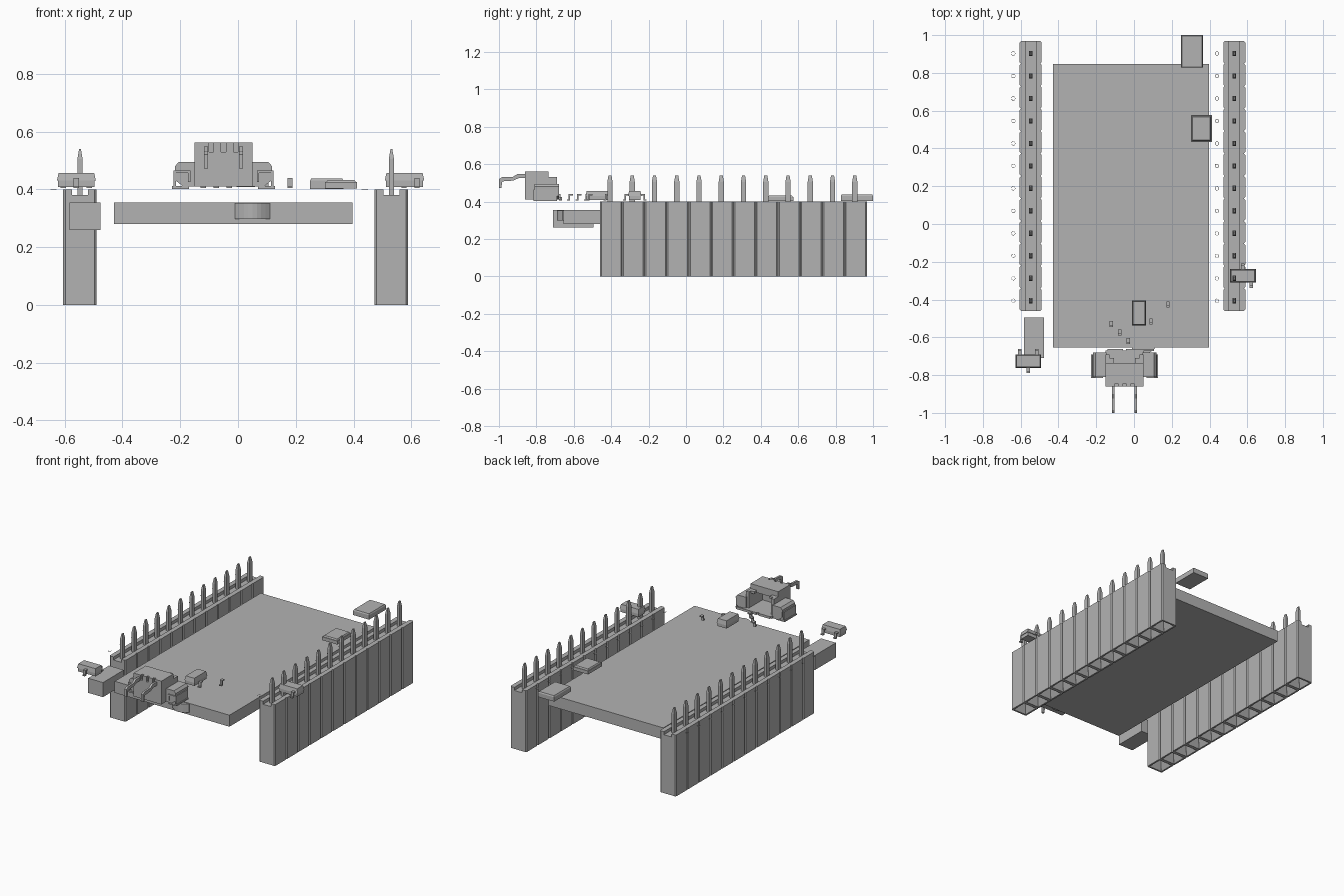
import bpy, bmesh, math
from mathutils import Vector

cube = bpy.data.objects.get("Cube")
if cube:
    bpy.data.objects.remove(cube, do_unlink=True)

grey = bpy.data.materials.new("plain grey")
grey.use_nodes = True
grey.diffuse_color = (0.45, 0.45, 0.45, 1)
grey.node_tree.nodes["Principled BSDF"].inputs["Base Color"].default_value = grey.diffuse_color


def finish(name, bm):
    bmesh.ops.recalc_face_normals(bm, faces=bm.faces[:])
    mesh = bpy.data.meshes.new(name)
    bm.to_mesh(mesh)
    bm.free()
    mesh.materials.append(grey)
    ob = bpy.data.objects.new(name, mesh)
    bpy.context.collection.objects.link(ob)
    return ob


def add_box(bm, x, y, z, taper=0.0):
    """Box from (low, high) ranges; taper pulls in the top edges."""
    lo = [bm.verts.new((a, b, z[0])) for a, b in
          ((x[0], y[0]), (x[1], y[0]), (x[1], y[1]), (x[0], y[1]))]
    cx, cy = sum(x) / 2, sum(y) / 2
    hi = [bm.verts.new((v.co.x - math.copysign(taper, v.co.x - cx),
                        v.co.y - math.copysign(taper, v.co.y - cy), z[1])) for v in lo]
    bm.faces.new(lo)
    bm.faces.new(hi)
    for i in range(4):
        j = (i + 1) % 4
        bm.faces.new((lo[i], lo[j], hi[j], hi[i]))


def add_prism(bm, points, to3d, depth):
    """Extrude a flat outline along the given vector."""
    face = bm.faces.new([bm.verts.new(to3d(*p)) for p in points])
    new = bmesh.ops.extrude_face_region(bm, geom=[face])["geom"]
    bmesh.ops.translate(bm, verts=[v for v in new if isinstance(v, bmesh.types.BMVert)],
                        vec=Vector(depth))


def boxes(name, *specs):
    bm = bmesh.new()
    for s in specs:
        add_box(bm, *s)
    return finish(name, bm)


def add_leg(bm, x, y, way, low=0.405, high=0.44, w=0.018):
    """Bent lead: foot towards 'way', riser, shelf on the other side."""
    t, r = 0.007, 0.016
    path = [(r, low), (r, low + t), (t, low + t), (t, high), (-r, high),
            (-r, high - t), (0, high - t), (0, low)]
    add_prism(bm, path, lambda a, b: (x - w / 2, y + way * a, b), (w, 0, 0))


# Socket strips: twelve chamfered cells, grooved on top, funnelled below
PITCH, FIRST, COUNT = 0.119, -0.46, 12


def repeat(ob):
    mod = ob.modifiers.new("row", "ARRAY")
    mod.count = COUNT
    mod.use_relative_offset = False
    mod.use_constant_offset = True
    mod.constant_offset_displace = (0, PITCH, 0)


for side, cx in (("right", -0.547), ("left", 0.531)):
    half, c, groove = 0.058, 0.007, 0.028
    y0, y1 = FIRST, FIRST + PITCH
    bm = bmesh.new()
    outline = [(cx - half + c, y0), (cx + half - c, y0), (cx + half, y0 + c),
               (cx + half, y1 - c), (cx + half - c, y1), (cx - half + c, y1),
               (cx - half, y1 - c), (cx - half, y0 + c)]
    add_prism(bm, outline, lambda a, b: (a, b, 0), (0, 0, 0.38))
    # funnel opening under the cell
    bm.faces.ensure_lookup_table()
    bottom = min(bm.faces, key=lambda f: f.calc_center_median().z)
    bmesh.ops.inset_region(bm, faces=[bottom], thickness=0.012)
    ret = bmesh.ops.extrude_discrete_faces(bm, faces=[bottom])["faces"][0]
    mid = ret.calc_center_median()
    for v in ret.verts:
        v.co = mid + (v.co - mid) * 0.35 + Vector((0, 0, 0.06))
    # raised rails either side of the groove
    for s in (-1, 1):
        rail = [(groove, y0), (half - c, y0), (half, y0 + c),
                (half, y1 - c), (half - c, y1), (groove, y1)]
        add_prism(bm, [(cx + s * a, b) for a, b in rail],
                  lambda a, b: (a, b, 0.38), (0, 0, 0.02))
    repeat(finish(side + "_socket_strip", bm))

    # Contact pins with tapered tips
    ym = y0 + PITCH * 0.45
    pin = boxes(side + "_pins",
                ((cx - 0.009, cx + 0.009), (ym - 0.014, ym + 0.014), (0.36, 0.505)),
                ((cx - 0.009, cx + 0.009), (ym - 0.014, ym + 0.014), (0.505, 0.54), 0.006))
    repeat(pin)

    # Fine wire rings beside the strip
    bpy.ops.mesh.primitive_torus_add(location=(cx - 0.092, ym, 0.40), major_radius=0.010,
                                     minor_radius=0.001, major_segments=12, minor_segments=4)
    ring = bpy.context.object
    ring.name = side + "_wire_rings"
    ring.data.materials.append(grey)
    repeat(ring)

# Board and plain blocks
boxes("board", ((-0.43, 0.397), (-0.655, 0.848), (0.28, 0.355)))
boxes("front_side_block", ((-0.583, -0.476), (-0.71, -0.495), (0.26, 0.355)))
boxes("rear_block", ((0.25, 0.365), (0.828, 1.0), (0.402, 0.43)),
      ((0.25, 0.365), (0.828, 1.0), (0.43, 0.438), 0.004))
boxes("flat_chip", ((0.302, 0.412), (0.434, 0.576), (0.403, 0.425)),
      ((0.306, 0.408), (0.439, 0.571), (0.425, 0.433), 0.005))

# Rounded lamp on the board's front edge
bm = bmesh.new()
arc = [(-0.01 + 0.12 * i / 8, -0.66 - 0.03 * math.sin(math.pi * i / 8)) for i in range(9)]
add_prism(bm, arc + [(0.11, -0.65), (-0.01, -0.65)], lambda a, b: (a, b, 0.298), (0, 0, 0.054))
finish("edge_lamp", bm)


# Small three-legged chips
def chip(name, x, y, legs):
    bm = bmesh.new()
    add_box(bm, x, y, (0.43, 0.457), 0.006)
    xi, yi = (x[0] + 0.004, x[1] - 0.004), (y[0] + 0.004, y[1] - 0.004)
    add_box(bm, xi, yi, (0.408, 0.43))
    for lx, way in legs:
        add_leg(bm, lx, (y[0] if way < 0 else y[1]) + way * 0.012, way)
    finish(name, bm)


chip("front_chip", (-0.627, -0.492), (-0.762, -0.69), ((-0.605, 1), (-0.515, 1), (-0.56, -1)))
chip("side_chip", (0.508, 0.645), (-0.31, -0.238), ((0.575, 1), (0.62, -1)))
chip("centre_chip", (-0.01, 0.063), (-0.537, -0.405), ())

# Loose bent leads
bm = bmesh.new()
for x, y in ((-0.12, -0.53), (-0.075, -0.575), (-0.03, -0.62), (0.09, -0.515), (0.18, -0.425)):
    add_leg(bm, x, y, -1)
finish("loose_leads", bm)

# Cable connector: hollow housing open at the back
X0, X1, MID = -0.15, 0.05, -0.05
boxes("connector_housing",
      ((X0, X1), (-0.86, -0.67), (0.41, 0.425)),
      ((X0, X1), (-0.86, -0.83), (0.425, 0.53)),
      ((X0, X0 + 0.02), (-0.83, -0.69), (0.425, 0.53)),
      ((X1 - 0.02, X1), (-0.83, -0.69), (0.425, 0.53)),
      ((X0, X1), (-0.83, -0.735), (0.515, 0.53)),
      ((X0, X0 + 0.045), (-0.735, -0.71), (0.515, 0.53)),
      ((X1 - 0.045, X1), (-0.735, -0.71), (0.515, 0.53)))
# teeth along the housing's top
bm = bmesh.new()
add_box(bm, (X0, X1), (-0.845, -0.735), (0.53, 0.562))
for a, b in ((X0, -0.10), (-0.085, MID - 0.008), (MID + 0.008, -0.015), (0.0, X1)):
    add_box(bm, (a, b), (-0.86, -0.845), (0.53, 0.562))
finish("connector_teeth", bm)

for s, name in ((-1, "right"), (1, "left")):
    span = lambda a, b: tuple(sorted((MID + s * a, MID + s * b)))
    # shoulder with chamfered outer edge
    bm = bmesh.new()
    shoulder = [(0.095, 0.41), (0.14, 0.41), (0.165, 0.43), (0.168, 0.48), (0.155, 0.495), (0.095, 0.495)]
    add_prism(bm, shoulder, lambda a, b: (MID + s * a, -0.81, b), (0, 0.13, 0))
    finish(name + "_connector_shoulder", bm)
    # solder clip wrapped round the shoulder
    boxes(name + "_solder_clip",
          (span(0.12, 0.178), (-0.815, -0.69), (0.402, 0.411)),
          (span(0.165, 0.173), (-0.815, -0.69), (0.411, 0.465)),
          (span(0.115, 0.173), (-0.816, -0.80), (0.457, 0.465)),
          (span(0.115, 0.123), (-0.816, -0.80), (0.425, 0.465)))
    # bent signal lead reaching forward
    bm = bmesh.new()
    lead = [(-0.83, 0.548), (-0.90, 0.548), (-0.925, 0.532), (-0.985, 0.53), (-1.0, 0.52),
            (-1.0, 0.472), (-0.988, 0.472), (-0.982, 0.508), (-0.925, 0.512), (-0.895, 0.525), (-0.83, 0.525)]
    add_prism(bm, lead, lambda a, b: (MID + s * 0.06 - 0.007, a, b), (0.014, 0, 0))
    finish(name + "_signal_lead", bm)
    # thin strip behind the housing
    boxes(name + "_rear_strip", (span(0.008, 0.09 if s < 0 else 0.155), (-0.672, -0.662), (0.41, 0.425)))
